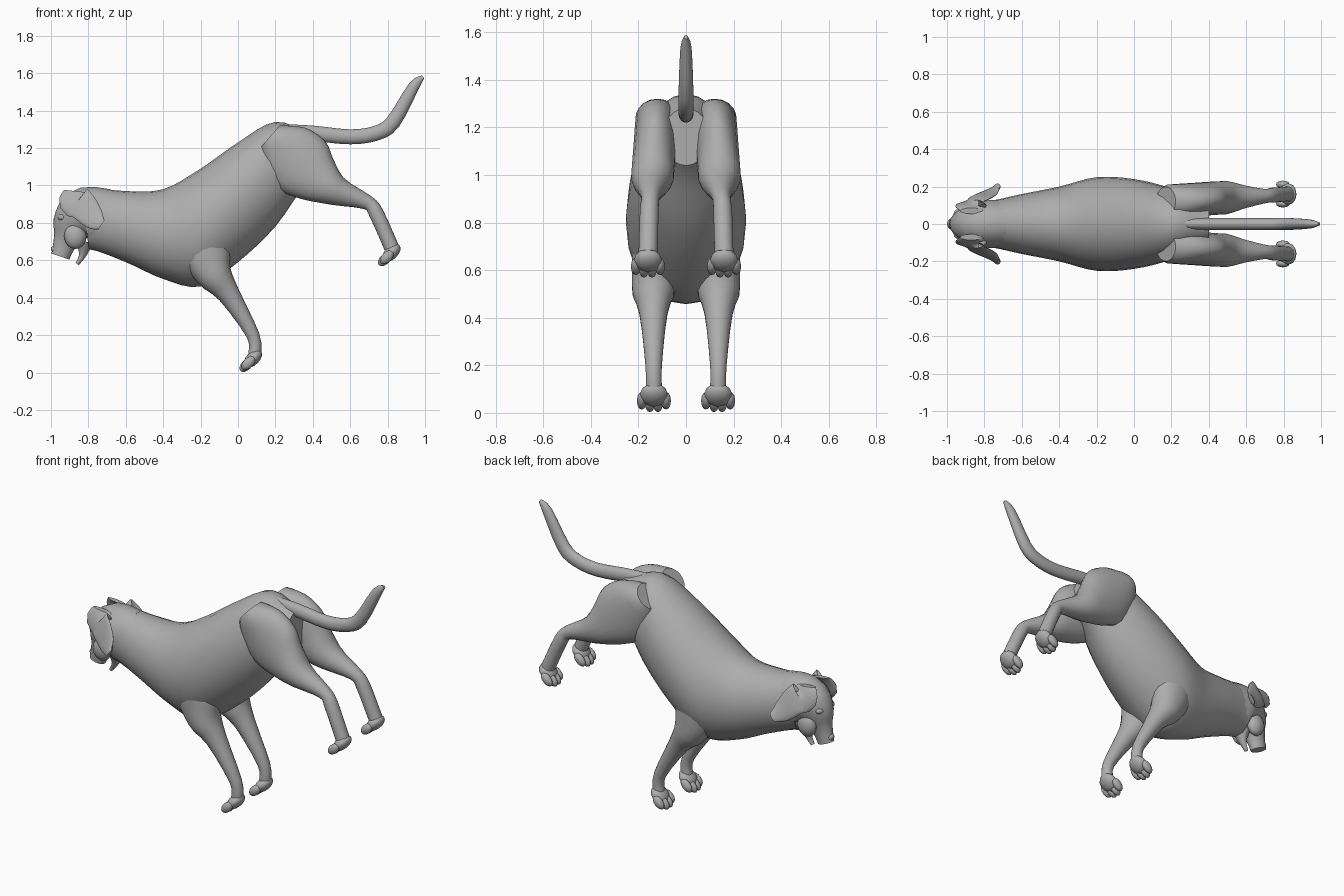
import bpy, bmesh
from math import sin, cos, pi, radians
from mathutils import Vector, Matrix

cube = bpy.data.objects.get("Cube")
if cube:
    bpy.data.objects.remove(cube, do_unlink=True)

coat = bpy.data.materials.new("grey_coat")
coat.use_nodes = True
grey = (0.42, 0.42, 0.42, 1)
coat.diffuse_color = grey
coat.node_tree.nodes["Principled BSDF"].inputs["Base Color"].default_value = grey


def finish(name, bm):
    """Turn a bmesh into a smooth-shaded, coloured object."""
    bmesh.ops.recalc_face_normals(bm, faces=bm.faces)
    mesh = bpy.data.meshes.new(name)
    bm.to_mesh(mesh)
    bm.free()
    part = bpy.data.objects.new(name, mesh)
    bpy.context.collection.objects.link(part)
    mesh.materials.append(coat)
    bpy.ops.object.select_all(action="DESELECT")
    part.select_set(True)
    bpy.context.view_layer.objects.active = part
    bpy.ops.object.shade_smooth_by_angle(angle=radians(45))


def spline(before, start, end, after, t):
    """Catmull-Rom blend between start and end."""
    slope_in, slope_out = (end - before) / 2, (after - start) / 2
    rise = end - start
    return start + t * (slope_in + t * (3 * rise - 2 * slope_in - slope_out
                                        + t * (slope_in + slope_out - 2 * rise)))


def refine(rows, steps=3):
    """Add evenly spaced smooth rows between the given ones."""
    padded = [rows[0], *rows, rows[-1]]
    result = []
    for group in zip(padded, padded[1:], padded[2:], padded[3:]):
        for step in range(steps):
            result.append([spline(*values, step / steps) for values in zip(*group)])
    return result + [rows[-1]]


def skin(name, sections, sides=18):
    """Join elliptical sections, each given as centre, upward radius and half width."""
    bm = bmesh.new()
    loops = []
    for centre, up, width in sections:
        angles = [2 * pi * k / sides for k in range(sides)]
        loops.append([bm.verts.new(centre + up * cos(a) + Vector((0, width * sin(a), 0)))
                      for a in angles])
    for lower, upper in zip(loops, loops[1:]):
        for k in range(sides):
            bm.faces.new((lower[k - 1], lower[k], upper[k], upper[k - 1]))
    bm.faces.new(loops[0])
    bm.faces.new(loops[-1])
    finish(name, bm)


def tube(name, path, ratio=1, cap=1, start_y=0, end_y=0):
    """Sweep along (x, z, radius); ratio and cap limit the half width."""
    rows = refine(path)
    last = len(rows) - 1
    sections = []
    for i, (x, z, radius) in enumerate(rows):
        ahead, behind = rows[min(i + 1, last)], rows[max(i - 1, 0)]
        across = Vector((behind[1] - ahead[1], 0, ahead[0] - behind[0])).normalized()
        centre = Vector((x, start_y + (end_y - start_y) * i / last, z))
        width = min(radius * ratio, cap)
        sections.append((centre, across * radius, width))
    skin(name, sections)


def ellipsoid(name, centre, radii, tilt=0):
    bm = bmesh.new()
    matrix = (Matrix.Translation(centre) @ Matrix.Rotation(tilt, 4, "Y")
              @ Matrix.Diagonal((*radii, 1)))
    bmesh.ops.create_uvsphere(bm, u_segments=12, v_segments=8, radius=1, matrix=matrix)
    finish(name, bm)


# Trunk: top, bottom and half width at equal steps from neck to rump
trunk = [(.99, .66, .12), (.97, .59, .16), (.98, .5, .2), (1.09, .46, .25),
         (1.23, .59, .24), (1.34, .78, .19), (1.28, 1.04, .1)]
trunk_rows = refine(trunk, steps=4)
trunk_sections = []
for i, (top, bottom, width) in enumerate(trunk_rows):
    centre = Vector((-.8 + i / 20, 0, (top + bottom) / 2))
    trunk_sections.append((centre, Vector((0, 0, (top - bottom) / 2)), width))
skin("torso", trunk_sections, sides=24)

# Head tipped downward, with jaw and nose
tube("head", [(-.7, .82, .16), (-.82, .83, .16), (-.88, .79, .12), (-.91, .73, .08),
              (-.93, .68, .06), (-.95, .62, .05)], ratio=.8)
tube("lower_jaw", [(-.82, .7, .05), (-.83, .63, .02), (-.86, .58, .01)], ratio=1.2)
ellipsoid("nose", (-.98, 0, .66), (.02, .025, .02))

# Tail sweeping up to a point
tube("tail", [(.2, 1.3, .03), (.4, 1.28, .04), (.6, 1.26, .04), (.74, 1.28, .04),
              (.83, 1.34, .04), (.94, 1.53, .03), (.99, 1.58, .01)], ratio=.8)

hind_path = [(.17, 1.26, .08), (.25, 1.19, .16), (.34, 1.11, .18), (.42, 1.04, .14),
             (.53, .97, .08), (.69, .91, .04), (.74, .85, .04), (.82, .67, .04)]
front_path = [(-.18, .8, .1), (-.17, .65, .13), (-.13, .53, .1), (-.05, .42, .06),
              (.08, .2, .035), (.09, .1, .035)]
ear_path = [(-.87, .97, .06), (-.87, .92, .09), (-.83, .89, .08), (-.77, .82, .06),
            (-.73, .79, .03)]
legs = [("hind", hind_path, .12, .16, Vector((.82, 0, .64))),
        ("front", front_path, .14, .135, Vector((.08, 0, .075)))]

for side, label in ((1, "left"), (-1, "right")):
    tube(label + "_ear", ear_path, cap=.016, start_y=side * .07, end_y=side * .2)
    ellipsoid(label + "_brow", (-.94, side * .05, .83), (.025, .03, .02))
    ellipsoid(label + "_cheek", (-.87, side * .07, .73), (.06, .04, .07))
    # Each leg ends in a tilted paw with four toes
    for end, path, hip_y, paw_y, paw in legs:
        name = label + "_" + end
        tube(name + "_leg", path, cap=.09, start_y=side * hip_y, end_y=side * paw_y)
        centre = paw + Vector((0, side * paw_y, 0))
        ellipsoid(name + "_paw", centre, (.06, .06, .035), radians(-45))
        for toe in range(4):
            spread = (toe - 1.5) * .034
            reach = -.024 if toe in (0, 3) else -.035
            ellipsoid(f"{name}_toe_{toe + 1}", centre + Vector((reach, spread, reach)),
                      (.045, .021, .027), radians(-45))
